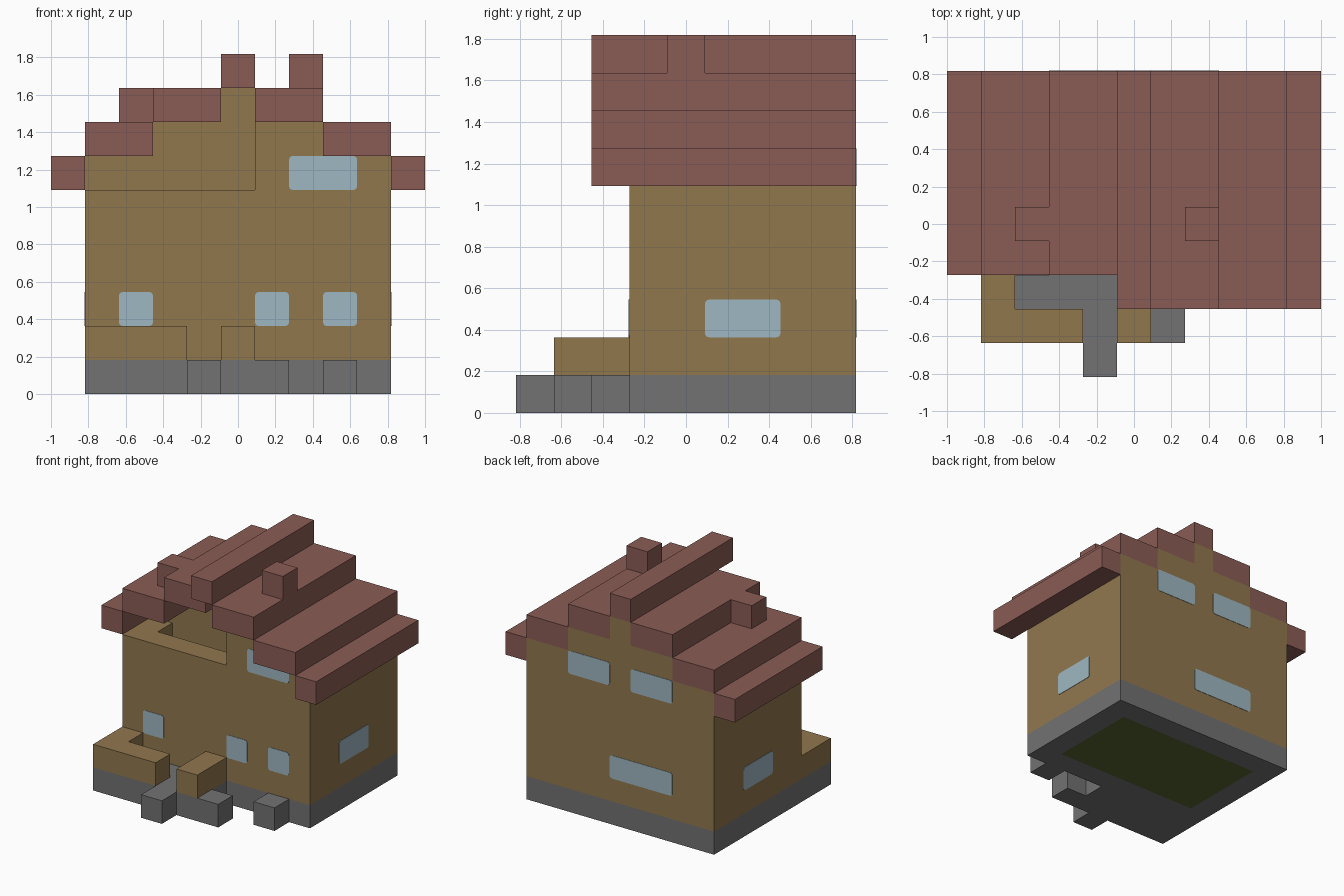
import bpy, bmesh
from mathutils import Vector

old = bpy.data.objects.get("Cube")
if old:
    bpy.data.objects.remove(old, do_unlink=True)

U = 2 / 11                      # size of one block
NX, NY = 11, 9                  # footprint in blocks


def material(name, r, g, b):
    m = bpy.data.materials.new(name)
    m.use_nodes = True
    m.diffuse_color = (r, g, b, 1)
    m.node_tree.nodes["Principled BSDF"].inputs["Base Color"].default_value = (r, g, b, 1)
    return m


WOOD = material("wood brown", .283, .184, .076)
STONE = material("stone grey", .168, .168, .168)
ROOF = material("roof red brown", .255, .107, .089)
GLASS = material("window pale blue", .337, .474, .533)
GRASS = material("grass green", .095, .13, .029)


def to_world(p):
    return Vector(((p[0] - NX / 2) * U, (p[1] - NY / 2) * U, p[2] * U))


def add_box(bm, lo, hi):
    """Add a box between two opposite corners; return its vertices."""
    verts = bmesh.ops.create_cube(bm, size=1)["verts"]
    for v in verts:
        v.co = Vector([a + (b - a) * (c + .5) for a, b, c in zip(lo, hi, v.co)])
    return verts


def finish(bm, name, mat):
    bmesh.ops.recalc_face_normals(bm, faces=bm.faces)
    mesh = bpy.data.meshes.new(name)
    bm.to_mesh(mesh)
    bm.free()
    mesh.materials.append(mat)
    bpy.context.collection.objects.link(bpy.data.objects.new(name, mesh))


def part(name, mat, *boxes):
    """One object from boxes given in blocks as x0, x1, y0, y1, z0, z1."""
    bm = bmesh.new()
    for x0, x1, y0, y1, z0, z1 in boxes:
        add_box(bm, to_world((x0, y0, z0)), to_world((x1, y1, z1)))
    finish(bm, name, mat)


def window(name, axis, plane, a0, a1, z0):
    """Thin pane with rounded corners, lying on a wall plane across an axis."""
    t = Vector((0, 0, 0))
    t[axis] = .003
    lo, hi = [plane, plane, z0], [plane, plane, z0 + 1]
    lo[1 - axis], hi[1 - axis] = a0, a1
    bm = bmesh.new()
    add_box(bm, to_world(lo) - t, to_world(hi) + t)
    short = [e for e in bm.edges if abs((e.verts[0].co - e.verts[1].co)[axis]) > .001]
    bmesh.ops.bevel(bm, geom=short, offset=.02, segments=3, profile=.5, affect='EDGES')
    finish(bm, name, GLASS)


# Foundation ring around a grass floor
part("foundation", STONE,
     (1, 10, 3, 4, 0, 1), (1, 10, 8, 9, 0, 1),
     (1, 2, 4, 8, 0, 1), (9, 10, 4, 8, 0, 1))
part("grass_floor", GRASS, (2, 9, 4, 8, 0, 1))

# Porch, steps and low porch walls
part("porch_floor", STONE, (1, 6, 1, 3, 0, 1), (6, 7, 1, 2, 0, 1))
part("front_step", STONE, (4, 5, 0, 1, 0, 1))
part("garden_stone", STONE, (8, 9, 2, 3, 0, 1))
part("porch_wall_left_end", WOOD, (5, 6, 1, 3, 1, 2))
part("porch_wall_right_end", WOOD, (1, 2, 1, 3, 1, 2), (2, 4, 1, 2, 1, 2))

# House walls with a sunken balcony behind a parapet
part("house_walls", WOOD, (1, 10, 3, 9, 1, 5), (1, 10, 5, 9, 5, 6), (6, 10, 3, 5, 5, 6))
part("balcony_parapet", WOOD, (1, 6, 3, 4, 5, 6), (1, 2, 4, 5, 5, 6))

# Stepped gable, set back above the balcony
part("gable", WOOD,
     (1, 10, 5, 9, 6, 7), (3, 8, 5, 9, 7, 8), (5, 6, 5, 9, 8, 9))
part("gable_front", WOOD, (6, 10, 3, 5, 6, 7), (6, 8, 3, 5, 7, 8))

# Stepped roof: mirrored courses, the left slope reaches further forward
for side in ("right", "left"):
    front = 3 if side == "right" else 2
    for i, (x0, x1) in enumerate(((0, 1), (1, 3), (3, 5))):
        if side == "left":
            x0, x1 = NX - x1, NX - x0
        part(f"roof_course_{side}_{i + 1}", ROOF, (x0, x1, front, 9, 6 + i, 7 + i))
part("roof_ridge", ROOF, (5, 6, 2, 9, 9, 10))
part("roof_stub_right", ROOF, (2, 3, 4, 5, 8, 9))
part("roof_stub_left", ROOF, (7, 8, 4, 5, 9, 10))

# Windows
for i, x in enumerate((2, 6, 8)):
    window(f"front_window_{i + 1}", 1, 3, x, x + 1, 2)
window("front_upper_window", 1, 3, 7, 9, 6)
window("back_window", 1, 9, 3, 6, 2)
for i, x in enumerate((3, 6)):
    window(f"back_upper_window_{i + 1}", 1, 9, x, x + 2, 6)
for name, x in (("right", 1), ("left", 10)):
    window(f"{name}_side_window", 0, x, 5, 7, 2)
